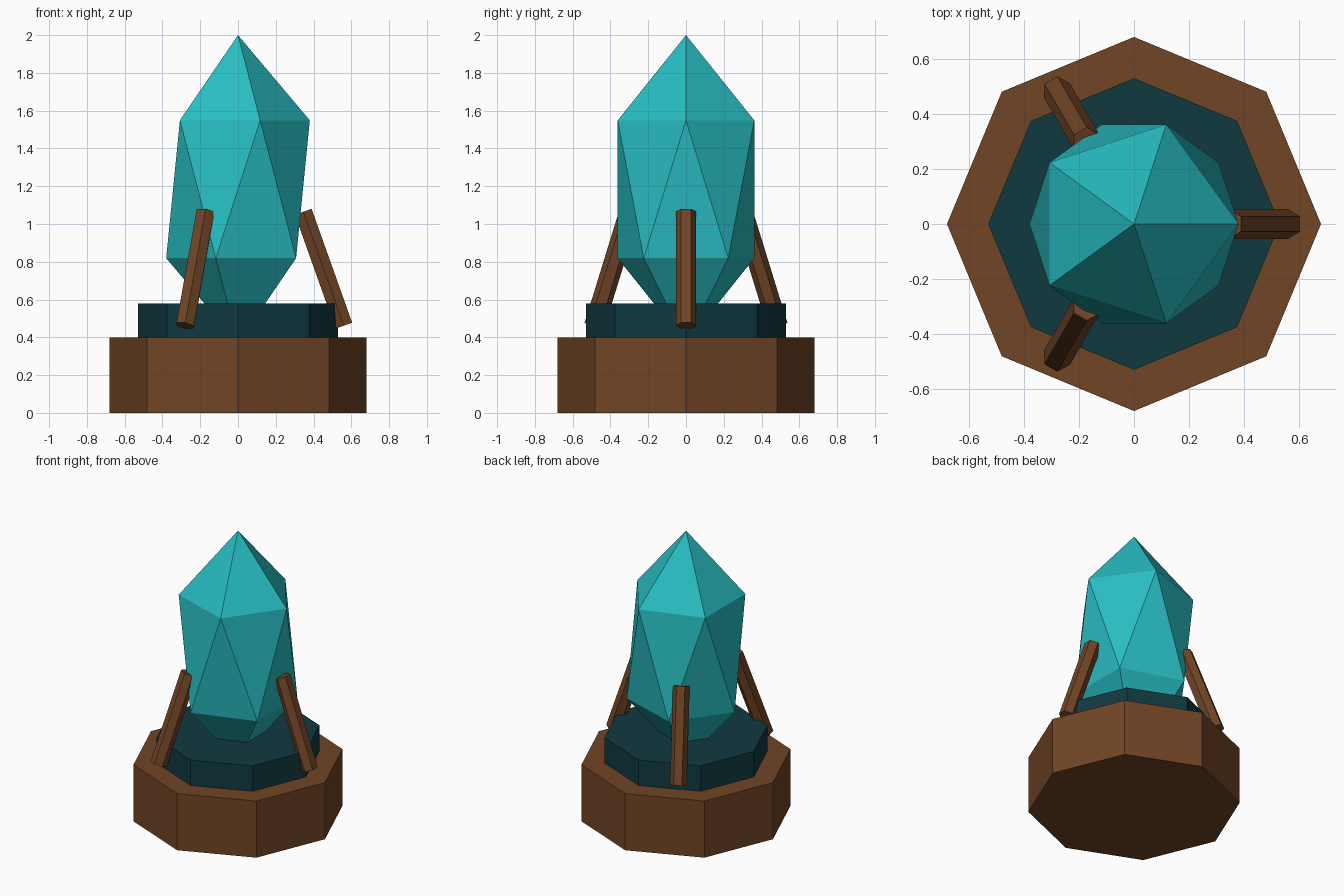
import bpy, bmesh
from math import radians, cos, sin, sqrt
from mathutils import Matrix

cube = bpy.data.objects.get("Cube")
if cube:
    bpy.data.objects.remove(cube, do_unlink=True)


def make_material(name, rgb):
    mat = bpy.data.materials.new(name)
    mat.use_nodes = True
    mat.diffuse_color = (*rgb, 1)
    mat.node_tree.nodes["Principled BSDF"].inputs["Base Color"].default_value = (*rgb, 1)
    return mat


def finish(name, bm, mat):
    bmesh.ops.recalc_face_normals(bm, faces=bm.faces)
    mesh = bpy.data.meshes.new(name)
    bm.to_mesh(mesh)
    bm.free()
    mesh.materials.append(mat)
    obj = bpy.data.objects.new(name, mesh)
    bpy.context.collection.objects.link(obj)
    return obj


def prism(name, sides, radius, height, matrix, mat):
    bm = bmesh.new()
    bmesh.ops.create_cone(bm, cap_ends=True, segments=sides, radius1=radius,
                          radius2=radius, depth=height, matrix=matrix)
    return finish(name, bm, mat)


wood = make_material("brown wood", (0.165, 0.059, 0.019))
stone = make_material("dark teal stone", (0.0052, 0.041, 0.051))
gem = make_material("turquoise crystal", (0.021, 0.51, 0.54))

# Octagonal plinth and collar
prism("plinth", 8, 0.68, 0.40, Matrix.Translation((0, 0, 0.20)), wood)
prism("collar", 8, 0.53, 0.18, Matrix.Translation((0, 0, 0.49)), stone)

# Crystal: a stretched icosahedron with two staggered rings of five points
half_width, half_height, middle = 0.425, 0.816, 1.184
bm = bmesh.new()
for side in (1, -1):
    bm.verts.new((0, 0, middle + side * half_height))
    for i in range(5):
        a = radians(72 * i + (0 if side > 0 else 36))
        r = half_width * 2 / sqrt(5)
        bm.verts.new((r * cos(a), r * sin(a), middle + side * half_height / sqrt(5)))
bmesh.ops.convex_hull(bm, input=bm.verts)
finish("crystal", bm, gem)

# Three hexagonal prongs leaning in against the crystal
lean = Matrix.Translation((0.453, 0, 0.763)) @ Matrix.Rotation(radians(-19.6), 4, "Y")
for label, angle in (("left", 0), ("back", 120), ("front", 240)):
    turn = Matrix.Rotation(radians(angle), 4, "Z")
    prism(label + "_prong", 6, 0.054, 0.64, turn @ lean, wood)
